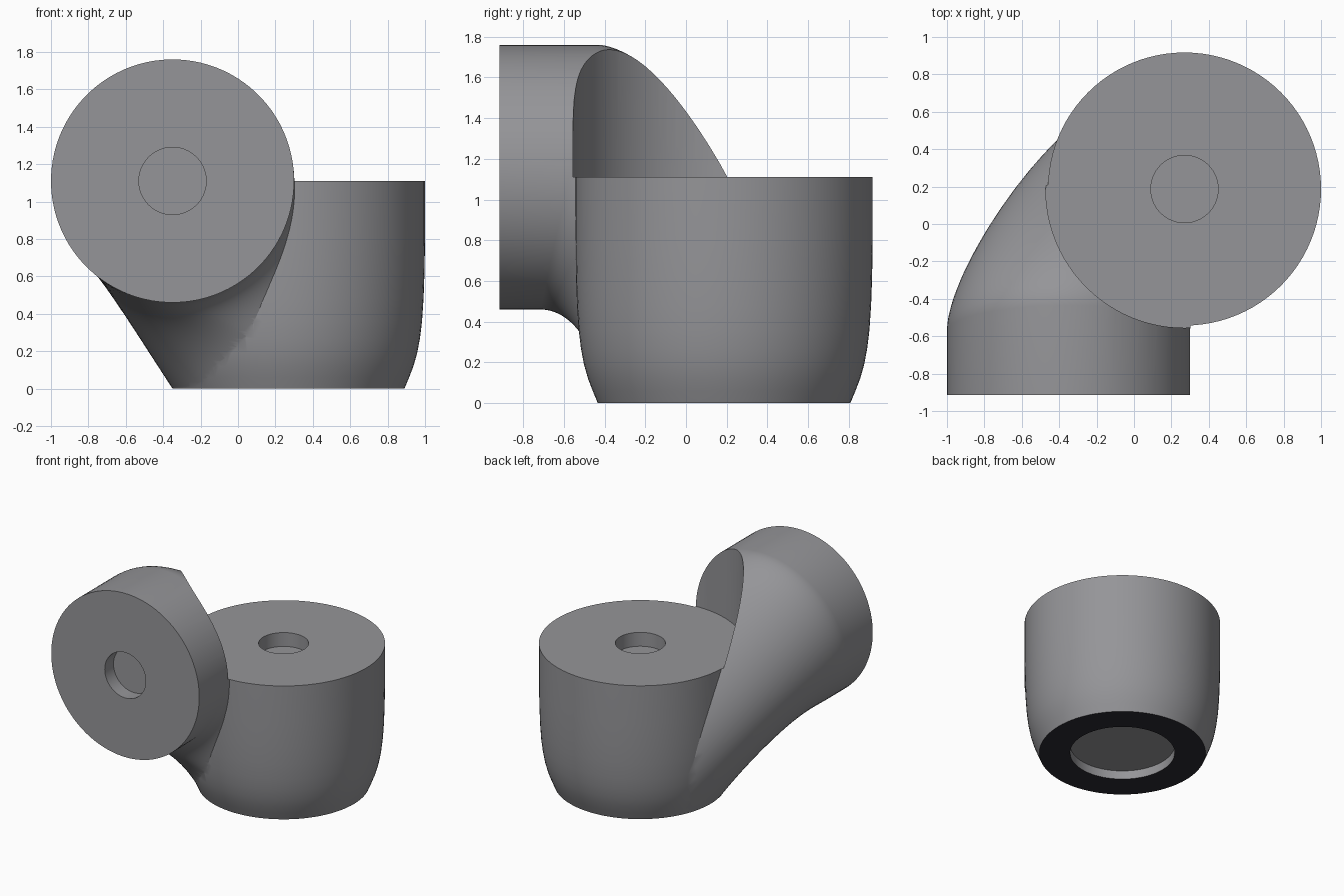
import bpy, bmesh, math
from mathutils import Vector

if "Cube" in bpy.data.objects:
    bpy.data.objects.remove(bpy.data.objects["Cube"])

CX, CY, TOP, SEG = 0.27, 0.187, 1.11, 96


def skin(name, rings):
    """Closed solid from a stack of equal-sized point rings, fan-capped."""
    bm = bmesh.new()
    vs = [[bm.verts.new(p) for p in r] for r in rings]
    n = len(rings[0])
    for a, b in zip(vs, vs[1:]):
        for i in range(n):
            j = (i + 1) % n
            bm.faces.new((a[i], a[j], b[j], b[i]))
    for r in (vs[0], vs[-1]):
        c = bm.verts.new(sum((v.co for v in r), Vector()) / n)
        for i in range(n):
            bm.faces.new((r[i], r[(i + 1) % n], c))
    bmesh.ops.recalc_face_normals(bm, faces=bm.faces)
    me = bpy.data.meshes.new(name)
    bm.to_mesh(me)
    bm.free()
    ob = bpy.data.objects.new(name, me)
    bpy.context.collection.objects.link(ob)
    return ob


def circle(r, z):
    return [Vector((CX + r * math.cos(2 * math.pi * i / SEG),
                    CY + r * math.sin(2 * math.pi * i / SEG), z)) for i in range(SEG)]


def cylinder(name, r, depth, loc, rot=(0, 0, 0)):
    bpy.ops.mesh.primitive_cylinder_add(vertices=SEG, radius=r, depth=depth,
                                        location=loc, rotation=rot)
    ob = bpy.context.object
    ob.name = name
    return ob


def boolean(target, other, op):
    m = target.modifiers.new(op, 'BOOLEAN')
    m.operation, m.object, m.solver = op, other, 'EXACT'
    bpy.context.view_layer.objects.active = target
    bpy.ops.object.modifier_apply(modifier=m.name)
    bpy.data.objects.remove(other, do_unlink=True)


# upright cup, a little overlong at both ends so the cuts are clean
profile = [(0.598, -0.06), (0.62, 0), (0.645, 0.06), (0.668, 0.12), (0.688, 0.19),
           (0.703, 0.27), (0.714, 0.36), (0.722, 0.48), (0.727, 0.62),
           (0.73, 0.8), (0.73, 1.14)]
body = skin("connector_body", [circle(r, z) for r, z in profile])

# side socket: short straight tube, then swept down into the cup's base circle
STEPS = 40
rings = [[] for _ in range(STEPS + 2)]
for i in range(SEG):
    a = 2 * math.pi * (i + 0.37) / SEG
    c, s = math.cos(a), math.sin(a)
    start = Vector((-0.35 + 0.65 * c, -0.915, TOP + 0.65 * s))
    r = 0.605 - 0.015 * c
    p0 = start + Vector((0, 0.34 + 0.14 * s, 0))
    p3 = Vector((CX + r * c, CY + r * s, 0))
    p1 = p0 + Vector((0, 0.26 + 0.09 * s, 0))
    p2 = p3 + Vector((0.29 * min(c, 0), 0, 0.44 + 0.2 * s))
    rings[0].append(start)
    for k in range(STEPS + 1):
        t = 1.04 * k / STEPS
        u = 1 - t
        rings[k + 1].append(p0 * u**3 + p1 * 3 * u * u * t + p2 * 3 * u * t * t + p3 * t**3)
boolean(body, skin("side_socket", rings), 'UNION')

# clearance above the cup, and flat floor
boolean(body, cylinder("clearance", 0.742, 1.2, (CX, CY, TOP + 0.6)), 'DIFFERENCE')
bpy.ops.mesh.primitive_cube_add(size=4, location=(0, 0, -2))
boolean(body, bpy.context.object, 'DIFFERENCE')

# round holes in the two end faces and the wide recess underneath
boolean(body, cylinder("top_hole", 0.18, 0.22, (CX, CY, TOP)), 'DIFFERENCE')
boolean(body, cylinder("front_hole", 0.18, 0.22, (-0.35, -0.915, TOP),
                       (math.pi / 2, 0, 0)), 'DIFFERENCE')
boolean(body, cylinder("base_recess", 0.39, 0.14, (CX, CY, 0)), 'DIFFERENCE')

# dark ring on the underside
me = body.data
me.materials.clear()
for name, col in (("grey", (0.3, 0.3, 0.315, 1)), ("dark_base", (0.025, 0.023, 0.032, 1))):
    m = bpy.data.materials.new(name)
    m.diffuse_color = col
    m.use_nodes = True
    m.node_tree.nodes["Principled BSDF"].inputs["Base Color"].default_value = m.diffuse_color
    me.materials.append(m)
for p in me.polygons:
    p.material_index = int(all(abs(me.vertices[v].co.z) < 0.002 for v in p.vertices))

bpy.ops.object.select_all(action='DESELECT')
body.select_set(True)
bpy.context.view_layer.objects.active = body
bpy.ops.object.shade_smooth_by_angle(angle=math.radians(30))
